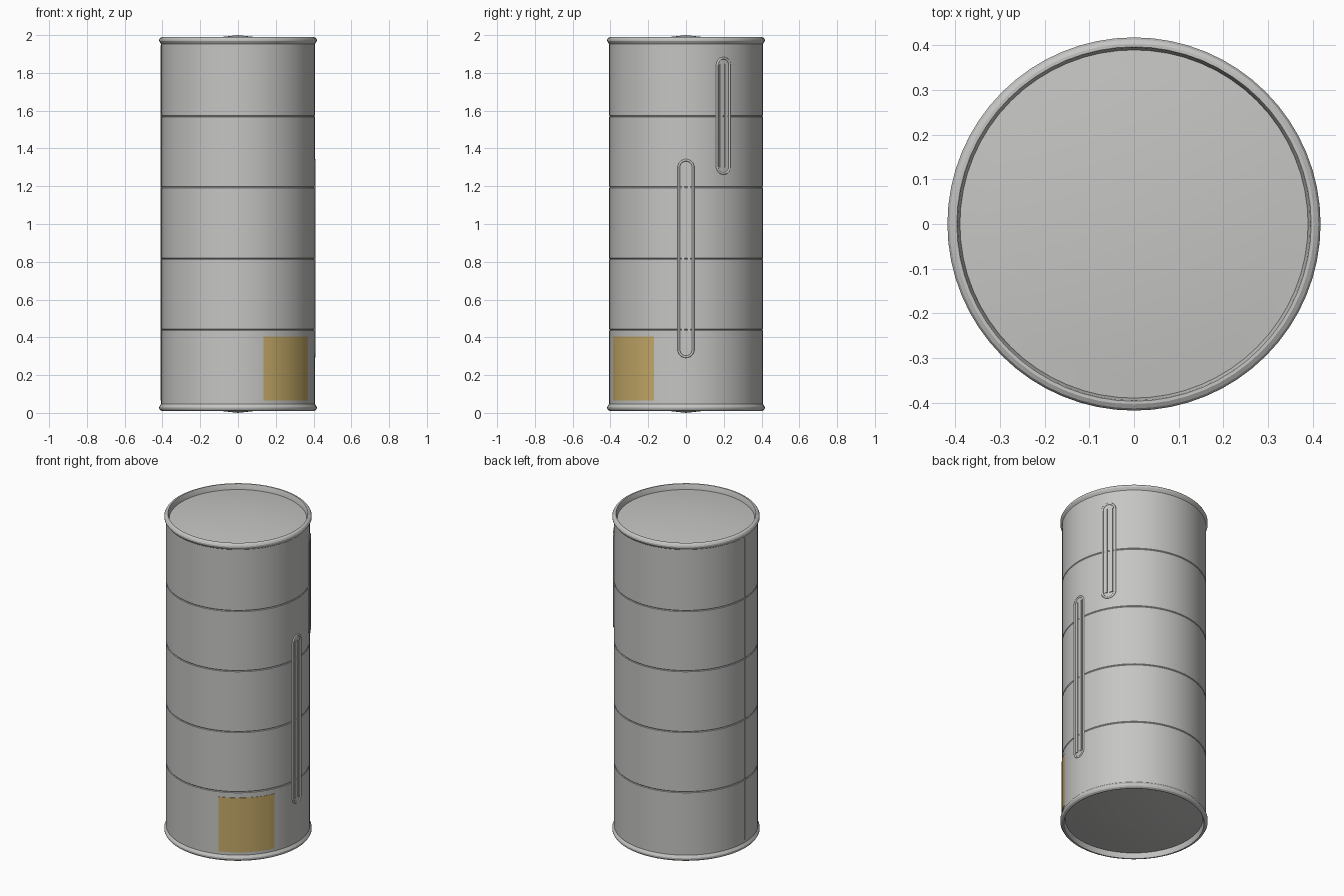
import bpy, bmesh
from math import sin, cos, pi, radians
from mathutils import Matrix, Vector

cube = bpy.data.objects.get("Cube")
if cube:
    bpy.data.objects.remove(cube, do_unlink=True)

R = 0.407                      # shell radius
SEAMS = (0.44, 0.815, 1.195, 1.57)
SEGMENTS = 64


def material(name, rgb):
    m = bpy.data.materials.new(name)
    m.use_nodes = True
    colour = (*rgb, 1)
    m.diffuse_color = colour
    m.node_tree.nodes["Principled BSDF"].inputs["Base Color"].default_value = colour
    return m


STEEL = material("grey steel", (0.56, 0.56, 0.55))
GOLD = material("gold label", (0.56, 0.40, 0.14))


def activate(obj):
    bpy.ops.object.select_all(action='DESELECT')
    obj.select_set(True)
    bpy.context.view_layer.objects.active = obj


def finish(name, bm, mat, smooth=True):
    bmesh.ops.recalc_face_normals(bm, faces=bm.faces)
    mesh = bpy.data.meshes.new(name)
    bm.to_mesh(mesh)
    bm.free()
    mesh.materials.append(mat)
    obj = bpy.data.objects.new(name, mesh)
    bpy.context.collection.objects.link(obj)
    if smooth:
        activate(obj)
        bpy.ops.object.shade_smooth_by_angle(angle=radians(25))
    return obj


def spin(name, profile, mat, start=0.0, sweep=2 * pi, steps=SEGMENTS):
    """Revolve a (radius, height) profile about the z axis."""
    bm = bmesh.new()
    turn = Matrix.Rotation(start, 3, 'Z')
    verts = [bm.verts.new(turn @ Vector((r, 0, z))) for r, z in profile]
    edges = [bm.edges.new(pair) for pair in zip(verts, verts[1:])]
    bmesh.ops.spin(bm, geom=verts + edges, cent=(0, 0, 0), axis=(0, 0, 1),
                   angle=sweep, steps=steps)
    bmesh.ops.remove_doubles(bm, verts=bm.verts, dist=0.0001)
    return finish(name, bm, mat)


def block(name, size, centre, azimuth=0.0):
    """Box whose local x points outwards at the given azimuth."""
    bm = bmesh.new()
    bmesh.ops.create_cube(bm, size=1)
    bmesh.ops.scale(bm, vec=size, verts=bm.verts)
    bmesh.ops.translate(bm, vec=centre, verts=bm.verts)
    bmesh.ops.rotate(bm, cent=(0, 0, 0), verts=bm.verts,
                     matrix=Matrix.Rotation(azimuth, 3, 'Z'))
    return finish(name, bm, STEEL, smooth=False)


# Tank: conical ends, rolled rims and a grooved shell in one revolved profile
end = [(0, 2.0), (0.34, 1.962), (0.389, 1.957), (0.394, 1.986), (0.396, 1.99),
       (0.403, 1.99), (0.412, 1.985), (0.417, 1.976), (0.417, 1.968),
       (0.412, 1.96), (R, 1.953)]
bottom = [(r, 2 - z) for r, z in end]
grooves = []
for z in SEAMS:
    grooves += [(R, z - 0.004), (R - 0.003, z), (R, z + 0.004)]
spin("tank_shell", bottom + grooves + end[::-1], STEEL)

# Upright weld seam on the side away from the gauges
block("vertical_seam", (0.006, 0.006, 1.88), (R - 0.001, 0, 1.005), pi)

# Curved label plate near the base
spin("label_plate", [(R - 0.002, 0.065), (R + 0.002, 0.065),
                     (R + 0.002, 0.405), (R - 0.002, 0.405)],
     GOLD, radians(-70.6), radians(46), 16)


def gauge(name, azimuth, low, high):
    """Round-ended raised frame with two flat strips inside it."""
    half = 0.038
    arc = [i * pi / 12 for i in range(13)]
    outline = [(half * cos(a), high - half + half * sin(a)) for a in arc]
    outline += [(-half * cos(a), low + half - half * sin(a)) for a in arc]
    curve = bpy.data.curves.new(name + "_frame", 'CURVE')
    curve.dimensions = '3D'
    curve.bevel_depth = 0.0065
    curve.bevel_resolution = 2
    curve.materials.append(STEEL)
    line = curve.splines.new('POLY')
    line.points.add(len(outline) - 1)
    turn = Matrix.Rotation(azimuth, 3, 'Z')
    for point, (u, z) in zip(line.points, outline):
        point.co = (*(turn @ Vector((R - 0.002, u, z))), 1)
    line.use_cyclic_u = True
    frame = bpy.data.objects.new(name + "_frame", curve)
    bpy.context.collection.objects.link(frame)
    activate(frame)
    bpy.ops.object.convert(target='MESH')
    bpy.ops.object.shade_smooth_by_angle(angle=radians(50))
    for side, word in ((-1, "right"), (1, "left")):
        block(f"{name}_{word}_strip", (0.014, 0.018, high - low - 0.064),
              (R - 0.003, side * 0.016, (low + high) / 2), azimuth)


gauge("lower_gauge", 0.0, 0.297, 1.338)
gauge("upper_gauge", radians(29.3), 1.267, 1.878)
